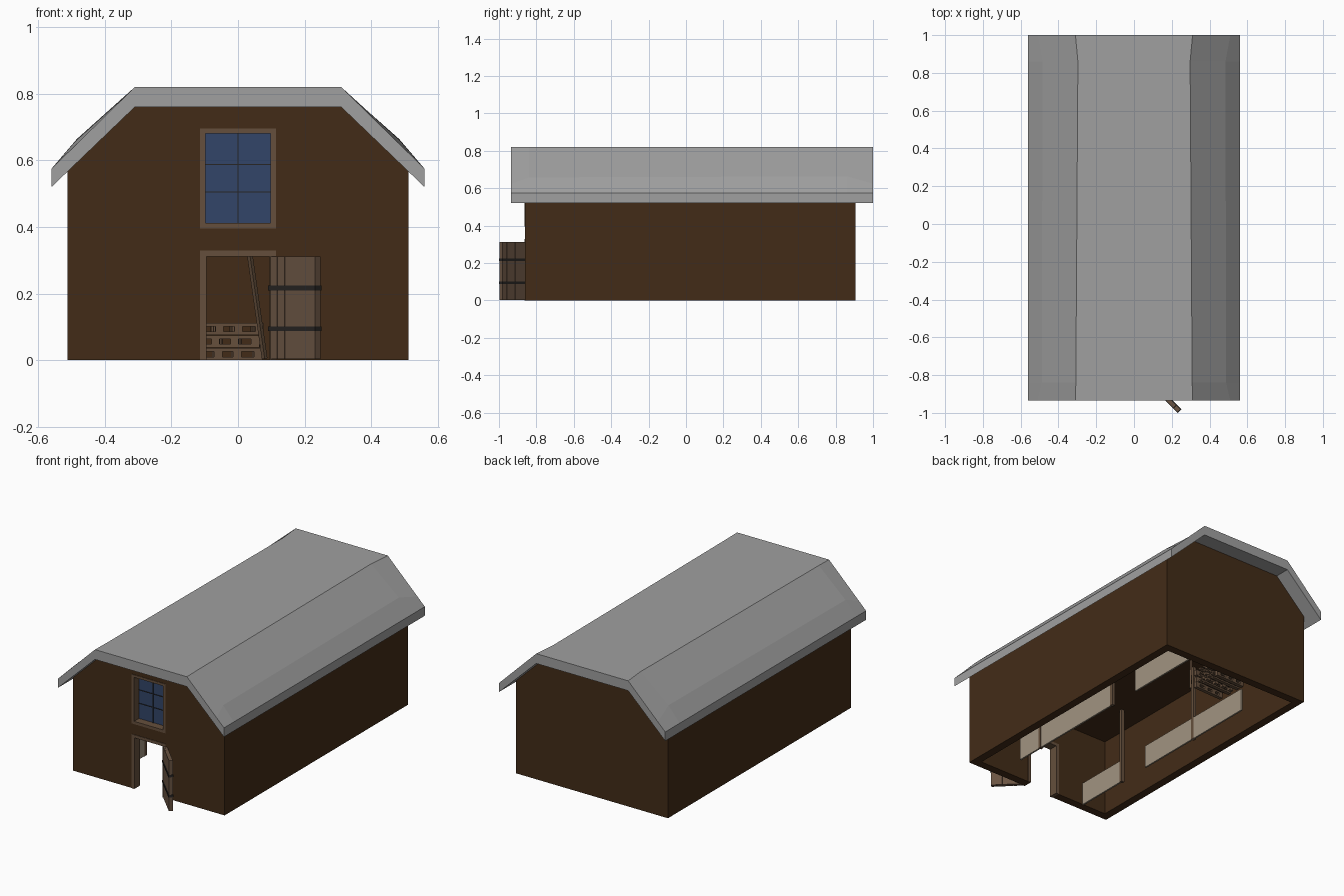
import bpy, bmesh, math
from mathutils import Matrix, Vector

if "Cube" in bpy.data.objects:
    bpy.data.objects.remove(bpy.data.objects["Cube"])


def mat(name, col):
    m = bpy.data.materials.new(name)
    m.diffuse_color = (*col, 1)
    m.use_nodes = True
    m.node_tree.nodes["Principled BSDF"].inputs["Base Color"].default_value = m.diffuse_color
    return m


WALL = mat("dark_boards", (0.055, 0.0245, 0.0085))
TRIM = mat("trim_wood", (0.13, 0.078, 0.045))
DOOR = mat("door_wood", (0.145, 0.09, 0.056))
IRON = mat("iron", (0.02, 0.018, 0.017))
GLASS = mat("glass", (0.032, 0.06, 0.14))
PALE = mat("pale_boards", (0.36, 0.295, 0.22))
ROOF = mat("roof_grey", (0.35, 0.35, 0.35))


def add(name, bm, material=None):
    bmesh.ops.recalc_face_normals(bm, faces=bm.faces)
    for f in bm.faces:
        f.smooth = False
    me = bpy.data.meshes.new(name)
    bm.to_mesh(me)
    bm.free()
    ob = bpy.data.objects.new(name, me)
    bpy.context.collection.objects.link(ob)
    if material:
        me.materials.clear()
        me.materials.append(material)
    return ob


def boxes(name, spans, material, matrix=Matrix()):
    """One object from boxes given as (x0, x1, y0, y1, z0, z1)."""
    bm = bmesh.new()
    for x0, x1, y0, y1, z0, z1 in spans:
        m = Matrix.Translation(((x0 + x1) / 2, (y0 + y1) / 2, (z0 + z1) / 2))
        m = m @ Matrix.Diagonal((x1 - x0, y1 - y0, z1 - z0, 1))
        bmesh.ops.create_cube(bm, size=1, matrix=matrix @ m)
    return add(name, bm, material)


def extruded(name, loops, y0, y1, material):
    """Flat x-z outline with holes, given thickness along y."""
    cu = bpy.data.curves.new(name, 'CURVE')
    cu.dimensions, cu.fill_mode = '2D', 'BOTH'
    cu.extrude = (y1 - y0) / 2
    for pts in loops:
        sp = cu.splines.new('POLY')
        sp.points.add(len(pts) - 1)
        for p, (x, z) in zip(sp.points, pts):
            p.co = (x, z, 0, 1)
        sp.use_cyclic_u = True
    tmp = bpy.data.objects.new(name + "_outline", cu)
    bpy.context.collection.objects.link(tmp)
    dg = bpy.context.evaluated_depsgraph_get()
    me = bpy.data.meshes.new_from_object(tmp.evaluated_get(dg))
    bpy.data.objects.remove(tmp)
    bm = bmesh.new()
    bm.from_mesh(me)
    bmesh.ops.remove_doubles(bm, verts=bm.verts, dist=1e-5)
    m = Matrix.Translation((0, (y0 + y1) / 2, 0)) @ Matrix.Rotation(math.pi / 2, 4, 'X')
    bmesh.ops.transform(bm, matrix=m, verts=bm.verts)
    for e in bm.edges:
        e.smooth = True
    return add(name, bm, material)


def rect(x, z0, z1):
    return [(-x, z0), (x, z0), (x, z1), (-x, z1)]


# Walls: gables with door notch and window hole, plain sides
F, B, T = -0.86, 0.905, 0.05
gable = [(0.512, 0), (0.512, 0.57), (0.31, 0.765), (-0.31, 0.765), (-0.512, 0.57), (-0.512, 0)]
notch = [(-0.1, 0), (-0.1, 0.315), (0.1, 0.315), (0.1, 0)]
extruded("front_wall", [gable + notch, rect(0.1, 0.405, 0.685)], F, F + T, WALL)
extruded("back_wall", [gable], B - T, B, WALL)
boxes("side_walls", [(s * 0.487 - 0.025, s * 0.487 + 0.025, F + T, B - T, 0, 0.575)
                     for s in (-1, 1)], WALL)
boxes("loft_floor", [(-0.462, 0.462, F + T, B - T, 0.475, 0.495)], WALL)

# Roof: end sections at the gables, slightly bulged sections between
def section(knee, bx, bz):
    half = [(knee, 0.82), (bx, bz), (0.56, 0.575), (0.56, 0.52), (0.31, 0.76)]
    return half + [(-x, z) for x, z in reversed(half)]


bm = bmesh.new()
rings = []
for y, loop in ((-0.935, section(0.31, 0.51, 0.624)), (-0.84, section(0.308, 0.488, 0.658)),
                (0.86, section(0.297, 0.484, 0.664)), (1.0, section(0.31, 0.51, 0.624))):
    rings.append([bm.verts.new((x, y, z)) for x, z in loop])
n = len(rings[0])
for a, b in zip(rings, rings[1:]):
    for i in range(n):
        bm.faces.new((a[i], a[(i + 1) % n], b[(i + 1) % n], b[i]))
for r in (rings[0], rings[-1]):
    bm.faces.new((r[0], r[4], r[5], r[9]))
    bm.faces.new(r[0:5])
    bm.faces.new(r[5:10])
add("roof", bm, ROOF)

# Door and window surrounds
extruded("door_frame", [[(-0.114, 0), (-0.114, 0.33), (0.114, 0.33), (0.114, 0), (0.095, 0),
                         (0.095, 0.312), (-0.095, 0.312), (-0.095, 0)]], F - 0.003, F + T + 0.003, TRIM)
extruded("window_frame", [rect(0.114, 0.395, 0.695), rect(0.097, 0.412, 0.68)],
         F - 0.003, F + T + 0.003, TRIM)
boxes("window_glass", [(-0.098, 0.098, F + 0.044, F + 0.048, 0.41, 0.682)], GLASS)
bars = [(-0.0015, 0.0015, F + 0.04, F + 0.052, 0.412, 0.68)]
bars += [(-0.097, 0.097, F + 0.04, F + 0.052, z - 0.0015, z + 0.0015) for z in (0.505, 0.587)]
boxes("window_bars", bars, IRON)

# Open door leaf: planks and iron straps, swung out 45 degrees
swing = Matrix.Translation((0.095, F, 0)) @ Matrix.Rotation(math.radians(-45), 4, 'Z')
W, N = 0.194, 6
boxes("door_planks", [(i * W / N, (i + 1) * W / N - 0.0008, 0, 0.022, 0.003, 0.312)
                      for i in range(N)], DOOR, swing)
boxes("door_straps", [(-0.004, W + 0.002, -0.003, 0.025, z - 0.007, z + 0.007)
                      for z in (0.095, 0.217)], IRON, swing)

# Stall partitions and posts holding the loft
boxes("stall_partitions", [(-0.305, -0.295, F + T, -0.476, 0, 0.14),
                           (-0.305, -0.295, -0.253, 0.604, 0, 0.14),
                           (0.3, 0.31, -0.65, 0.167, 0, 0.14),
                           (0.3, 0.31, 0.38, B - T, 0, 0.14)], PALE)
boxes("loft_posts", [(s * 0.303 - 0.01, s * 0.303 + 0.01, y - 0.01, y + 0.01, 0, 0.48)
                     for s in (-1, 1) for y in (-0.47, 0.17)], TRIM)

# Stack of pallets at the back
for k, turn in enumerate((2, -3, 4)):
    m = Matrix.Translation((-0.03, 0.72, k * 0.038)) @ Matrix.Rotation(math.radians(turn), 4, 'Z')
    parts = []
    for i in range(6):
        y = -0.1 + i * 0.036
        parts.append((-0.1, 0.1, y, y + 0.022, 0.026, 0.036))
        if i % 2 == 0 or i == 5:
            parts.append((-0.1, 0.1, y, y + 0.022, 0, 0.01))
    for x in (-0.1, -0.045, 0.012, 0.075):
        parts += [(x, x + 0.025, y, y + 0.022, 0.01, 0.026) for y in (-0.1, -0.01, 0.08)]
    boxes(f"pallet_{k + 1}", parts, TRIM, m)

# Leaning pole
a, b = Vector((0.08, 0.6, 0.005)), Vector((0.013, 0.53, 0.474))
m = Matrix.Translation(a) @ (b - a).to_track_quat('Z', 'Y').to_matrix().to_4x4()
boxes("leaning_pole", [(-0.006, 0.006, -0.006, 0.006, 0, (b - a).length)], TRIM, m)
